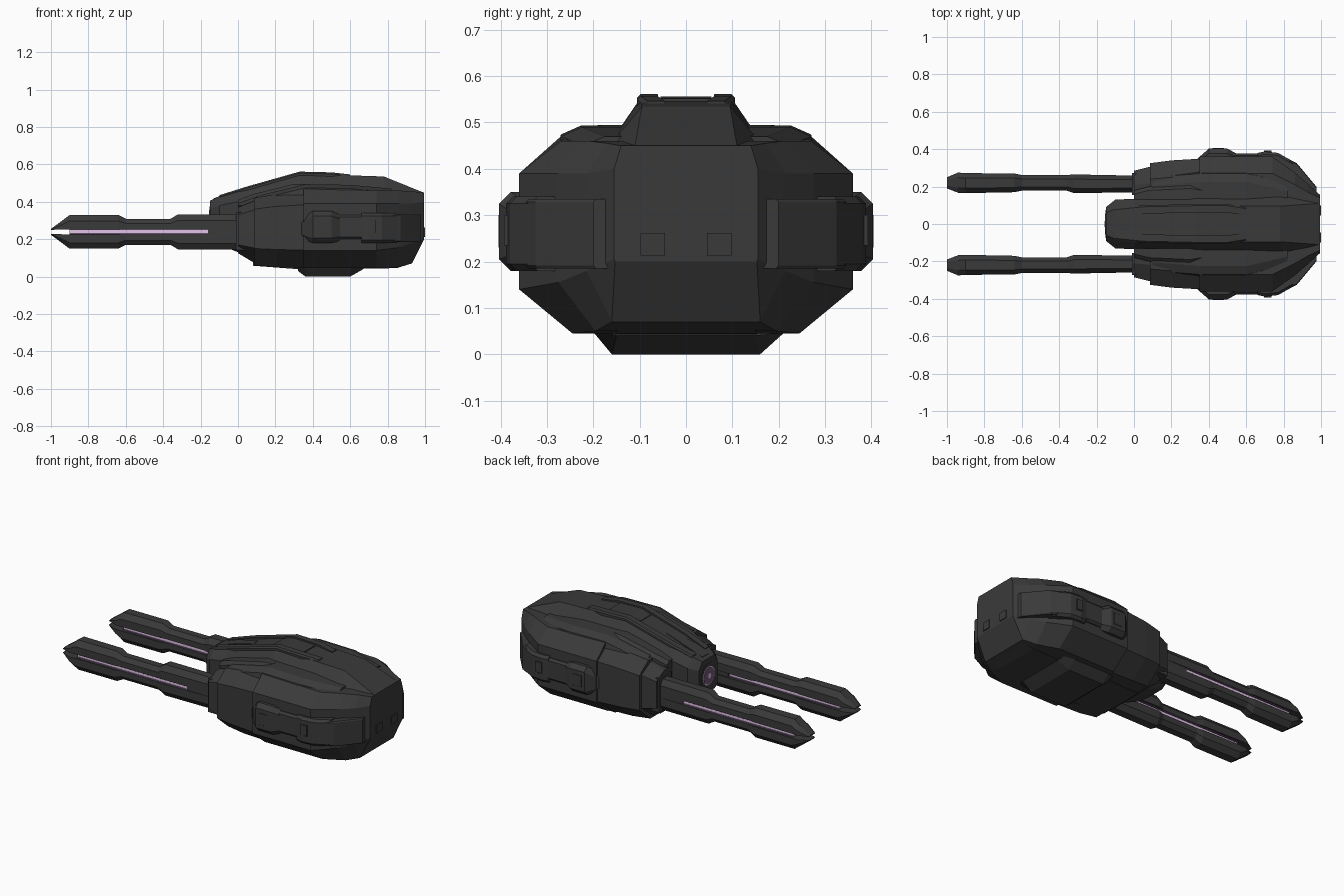
import bpy, bmesh
from math import pi
from mathutils import Matrix

cube = bpy.data.objects.get("Cube")
if cube:
    bpy.data.objects.remove(cube, do_unlink=True)


def material(name, r, g, b):
    mat = bpy.data.materials.new(name)
    mat.use_nodes = True
    mat.diffuse_color = (r, g, b, 1)
    mat.node_tree.nodes["Principled BSDF"].inputs["Base Color"].default_value = (r, g, b, 1)
    return mat


METAL = material("dark gunmetal", .042, .042, .042)
DIM = material("dim violet", .17, .10, .20)
GLOW = material("pale violet", .76, .55, .80)


def finish(name, bm, mat, mirrored=False):
    bmesh.ops.recalc_face_normals(bm, faces=bm.faces)
    mesh = bpy.data.meshes.new(name)
    bm.to_mesh(mesh)
    bm.free()
    mesh.materials.append(mat)
    obj = bpy.data.objects.new(name, mesh)
    bpy.context.collection.objects.link(obj)
    if mirrored:
        mod = obj.modifiers.new("mirror", 'MIRROR')
        mod.use_axis = (False, True, False)
        mod.use_clip = False
        mod.use_mirror_merge = False


def loft(name, rings, mat=METAL, mirrored=False):
    """Skin a list of equal rings of points and cap both ends."""
    bm = bmesh.new()
    loops = [[bm.verts.new(p) for p in ring] for ring in rings]
    n = len(loops[0])
    for a, b in zip(loops, loops[1:]):
        for i in range(n):
            j = (i + 1) % n
            bm.faces.new((a[i], a[j], b[j], b[i]))
    bm.faces.new(loops[0])
    bm.faces.new(loops[-1])
    finish(name, bm, mat, mirrored)


def octagon(x, w, low, high, top_w, top, bottom_w, bottom):
    half = [(bottom_w, bottom), (w, low), (w, high), (top_w, top)]
    return [(x, y, z) for y, z in half] + [(x, -y, z) for y, z in reversed(half)]


def slab(x, y0, y1, z0, z1, cut=.0):
    """Rectangle across x whose outer (y1) corners are chamfered."""
    return [(x, y, z) for y, z in ((y0, z0), (y1 - cut, z0), (y1, z0 + cut),
                                   (y1, z1 - cut), (y1 - cut, z1), (y0, z1))]


def box(name, x0, x1, y0, y1, z0, z1, mat=METAL):
    loft(name, [slab(x, y0, y1, z0, z1, .001) for x in (x0, x1)], mat, True)


# Main faceted hull: collar, front armour and rear body
loft("front_collar", [octagon(*s) for s in (
    (0, .285, .17, .33, .21, .37, .19, .125),
    (.1, .31, .15, .36, .22, .41, .2, .065))])
loft("front_armour", [octagon(*s) for s in (
    (.085, .325, .15, .36, .24, .42, .22, .06),
    (.2, .34, .145, .375, .25, .44, .23, .05),
    (.37, .35, .14, .385, .25, .46, .23, .045))])
loft("rear_hull", [octagon(*s) for s in (
    (.35, .36, .14, .39, .27, .47, .245, .045),
    (.74, .36, .14, .39, .27, .46, .245, .045),
    (.86, .275, .155, .39, .21, .46, .195, .05),
    (.93, .215, .18, .39, .17, .455, .16, .07),
    (.995, .155, .205, .40, .14, .45, .153, .2))])

# Central spine with projecting nose
loft("spine", [octagon(*s) for s in (
    (-.15, .09, .22, .36, .06, .405, .06, .2),
    (-.1, .13, .19, .38, .08, .43, .09, .17),
    (0, .135, .16, .40, .09, .46, .1, .13),
    (.33, .165, .12, .455, .10, .55, .14, .06),
    (.78, .165, .12, .45, .095, .535, .14, .06),
    (.99, .14, .22, .42, .11, .45, .14, .21))])
loft("spine_ridge", [slab(x, y - .045, y, z - .04, z, .008) for x, y, z in (
    (-.1, .085, .435), (.05, .1, .482), (.33, .106, .561), (.5, .106, .557), (.6, .09, .546))],
    mirrored=True)
loft("spine_plate", [slab(x, -y, y, z - .03, z) for x, y, z in (
    (.27, .05, .538), (.33, .055, .556), (.48, .055, .552))])
loft("nose_plate", [slab(x, -y, y, z - .03, z) for x, y, z in (
    (-.13, .03, .418), (-.02, .035, .46), (.12, .02, .495))])

# Raised shoulder plates beside the spine
loft("shoulder_plate", [
    [(x, y + d, z) for y, z in ((.13, h - .1), (.28, h - .06), (.27, h - .02), (.225, h), (.13, h))]
    for x, d, h in ((.1, -.02, .43), (.36, 0, .494), (.6, 0, .49), (.82, -.05, .47))],
    mirrored=True)
loft("shoulder_rib", [slab(x, .13, y, .36, z, .02) for x, y, z in (
    (0, .18, .41), (.08, .2, .44), (.3, .21, .495), (.36, .2, .495))], mirrored=True)

# Belly plate
loft("belly_plate", [
    [(x, y, z) for y, z in ((-w - .05, .06), (w + .05, .06), (w + .05, .045), (w, b), (-w, b))]
    for x, w, b in ((.32, .15, .03), (.36, .16, 0), (.6, .16, 0), (.67, .15, .04))])
loft("belly_keel", [slab(x, -y, y, z, .12) for x, y, z in (
    (.08, .13, .058), (.34, .16, .038), (.85, .15, .045), (.92, .15, .068))])

# Side pods, with stepped blocks, hatches and square ports
loft("pod_front", [slab(x, .3, y, z0, z1, .025) for x, y, z0, z1 in (
    (.34, .35, .2, .31), (.4, .403, .18, .35), (.5, .403, .18, .35), (.55, .375, .19, .33))],
    mirrored=True)
loft("pod_middle", [slab(x, .3, .378, .2, .33, .012) for x in (.53, .69)], mirrored=True)
loft("pod_rear", [slab(x, .25, y, .18, .34, .015) for x, y in (
    (.66, .38), (.7, .388), (.77, .38), (.85, .335))], mirrored=True)
loft("rear_cheek", [slab(x, .12, y, .185, .335, .006) for x, y in (
    (.83, .345), (.87, .325), (.9, .29), (.975, .2))], mirrored=True)
box("pod_port", .695, .735, .38, .393, .235, .3)
box("pod_hatch", .42, .48, .39, .405, .23, .30)

# Tail panel with two square vents
box("tail_vent", .98, 1, .045, .098, .212, .262)

# Twin rails: an upper and a lower beam with a lined, glowing slot between them
MID = .239
PROFILE = ((-1, .19, .25, .016), (-.94, .167, .275, .06), (-.9, .165, .272, .09),
           (-.64, .17, .27, .09), (-.6, .178, .262, .07), (-.36, .178, .262, .07),
           (-.32, .165, .265, .094), (.04, .17, .258, .094))
for side, s in (("upper", 1), ("lower", -1)):
    rings = []
    for x, y0, y1, h in PROFILE:
        inset = (y1 - y0) * .25
        rings.append([(x, y, MID + s * z) for y, z in (
            (y0, .013), (y1, .013), (y1, h * .65), (y1 - inset, h), (y0 + inset, h), (y0, h * .65))])
    loft(side + "_rail", rings, mirrored=True)
    z0, z1 = sorted((MID + s * .0095, MID + s * .014))
    box(side + "_slot_liner", -.9, -.16, .18, .26, z0, z1, DIM)
box("rail_glow", -.9, -.16, .188, .252, MID - .01, MID + .01, GLOW)
box("rail_root", -.16, .05, .175, .258, MID - .014, MID + .014)
box("rail_socket", -.01, .05, .155, .272, .14, .345)

# Nose emitter
for name, r, x, mat in (("emitter_rim", .075, -.152, METAL), ("emitter_glow", .056, -.154, GLOW),
                        ("emitter_core", .05, -.156, DIM), ("emitter_eye", .016, -.158, GLOW)):
    bm = bmesh.new()
    bmesh.ops.create_cone(bm, cap_ends=True, segments=16, radius1=r, radius2=r, depth=.02,
                          matrix=Matrix.Translation((x + .01, 0, .3)) @ Matrix.Rotation(pi / 2, 4, 'Y'))
    finish(name, bm, mat)
